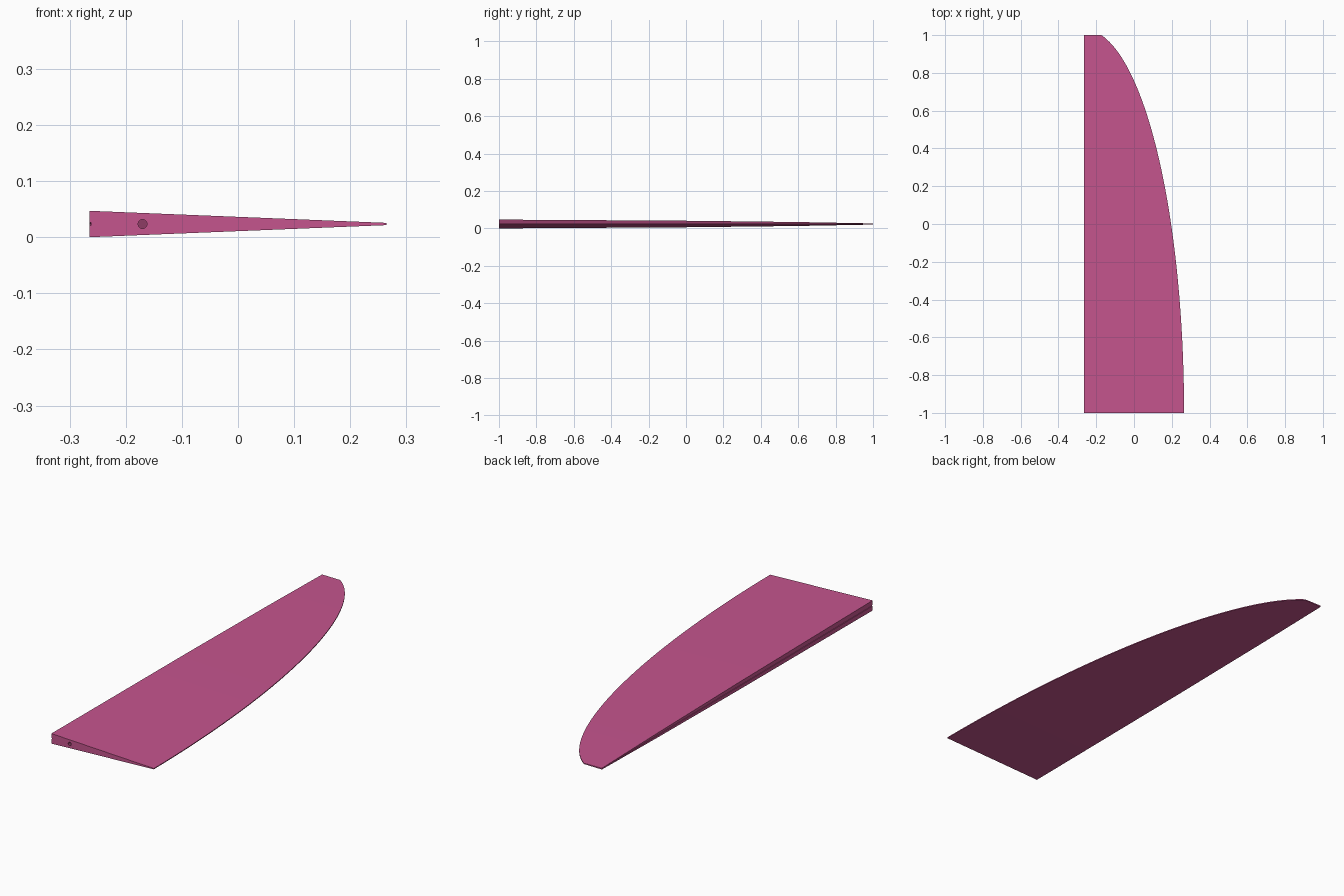
import bpy, bmesh, math
from mathutils import Matrix

cube = bpy.data.objects.get("Cube")
if cube:
    bpy.data.objects.remove(cube, do_unlink=True)


def make_material(name, colour):
    mat = bpy.data.materials.new(name)
    mat.use_nodes = True
    mat.diffuse_color = colour
    mat.node_tree.nodes["Principled BSDF"].inputs["Base Color"].default_value = colour
    return mat


def make_object(name, bm, mat):
    bmesh.ops.recalc_face_normals(bm, faces=bm.faces)
    mesh = bpy.data.meshes.new(name)
    bm.to_mesh(mesh)
    bm.free()
    mesh.materials.append(mat)
    obj = bpy.data.objects.new(name, mesh)
    bpy.context.collection.objects.link(obj)
    return obj


pink = make_material("Rose Pink", (0.56, 0.09, 0.27, 1))
dark = make_material("Dark Rose", (0.27, 0.045, 0.13, 1))

HINGE_X, CHORD, SPAN, MID_Z = -0.265, 0.53, 2.031, 0.0235
STATIONS = 40
THICKNESS = [(0, 0.0235), (1, 0.0175), (1.6, 0.0105), (2, 0.003)]


def half_thickness(d):
    for (d0, t0), (d1, t1) in zip(THICKNESS, THICKNESS[1:]):
        if d <= d1:
            return t0 + (t1 - t0) * (d - d0) / (d1 - d0)
    return THICKNESS[-1][1]


# Wedge-shaped blade with an elliptical edge and a fine groove in the straight edge
bm = bmesh.new()
rings = []
for i in range(STATIONS + 1):
    d = 2 * math.sin(math.pi / 2 * i / STATIONS)
    edge_x = HINGE_X + CHORD * math.sqrt(1 - (d / SPAN) ** 2)
    t = half_thickness(d)
    g = 0.1 * t
    section = [(HINGE_X, t), (edge_x, 0.002), (edge_x, -0.002), (HINGE_X, -t),
               (HINGE_X, -g), (HINGE_X + 0.003, -g),
               (HINGE_X + 0.003, g), (HINGE_X, g)]
    rings.append([bm.verts.new((x, d - 1, MID_Z + z)) for x, z in section])
for a, b in zip(rings, rings[1:]):
    for k in range(len(a)):
        n = (k + 1) % len(a)
        bm.faces.new((a[k], a[n], b[n], b[k]))
bm.faces.new(rings[0])
bm.faces.new(rings[-1])
blade = make_object("blade", bm, pink)

# Round pin socket in the wide end
bm = bmesh.new()
bmesh.ops.create_cone(bm, cap_ends=True, segments=24, radius1=0.008,
                      radius2=0.008, depth=0.4,
                      matrix=Matrix.Translation((-0.17, -1, MID_Z))
                      @ Matrix.Rotation(math.pi / 2, 4, "X"))
cutter = make_object("pin_socket_cutter", bm, dark)
cutter.hide_render = True

mod = blade.modifiers.new("pin_socket", "BOOLEAN")
mod.operation = "DIFFERENCE"
mod.solver = "EXACT"
mod.material_mode = "TRANSFER"
mod.object = cutter

bpy.ops.object.select_all(action="DESELECT")
bpy.context.view_layer.objects.active = blade
blade.select_set(True)
bpy.ops.object.modifier_apply(modifier=mod.name)
bpy.data.objects.remove(cutter, do_unlink=True)
bpy.ops.object.shade_smooth_by_angle(angle=math.radians(20))
